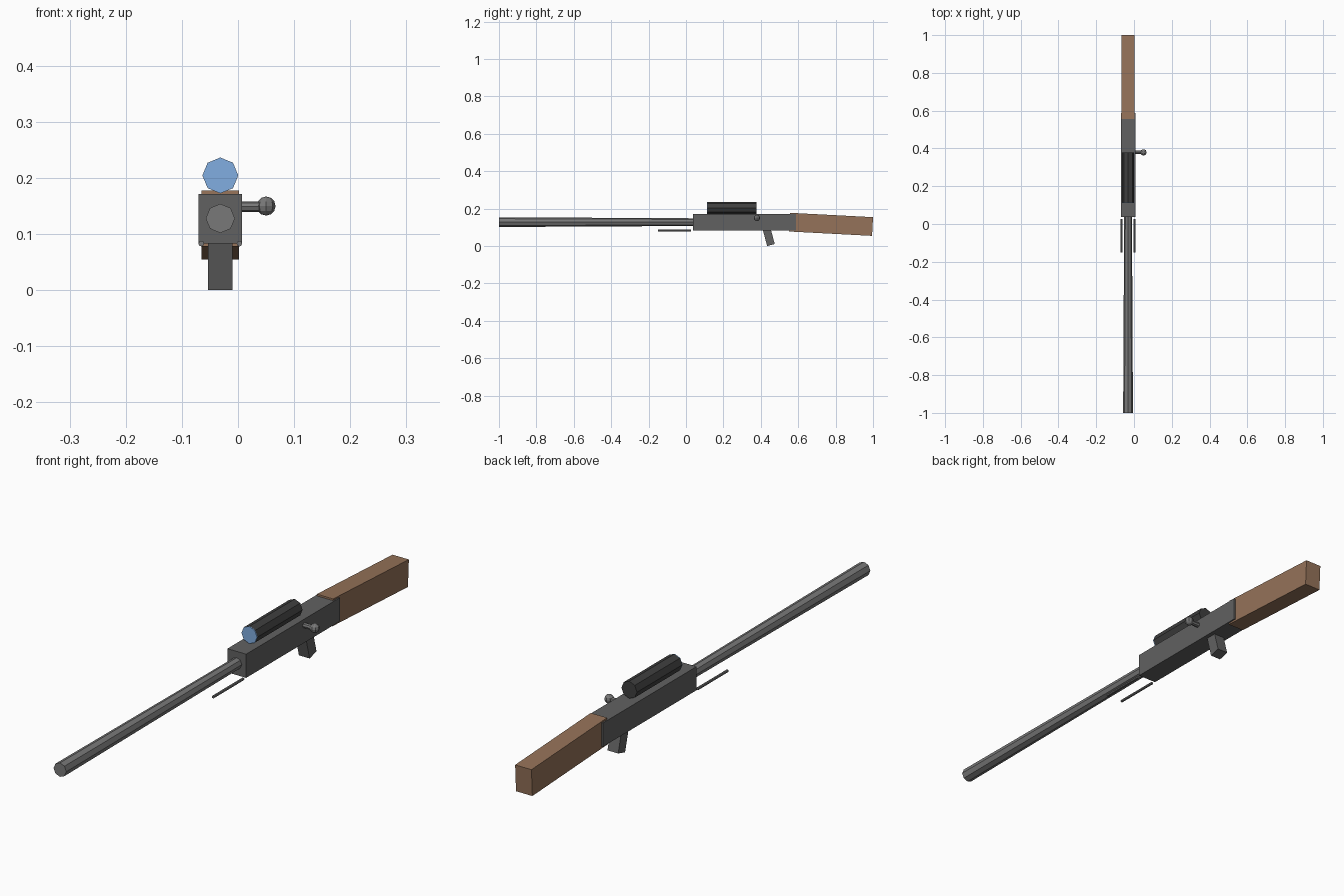
import bpy
from math import radians, sin, cos
from mathutils import Vector

if "Cube" in bpy.data.objects:
    bpy.data.objects.remove(bpy.data.objects["Cube"])

CX = -0.0315  # centre line of the body


def material(name, rgb):
    m = bpy.data.materials.new(name)
    m.diffuse_color = (*rgb, 1)
    m.use_nodes = True
    m.node_tree.nodes["Principled BSDF"].inputs["Base Color"].default_value = m.diffuse_color
    return m


wood = material("wood", (0.30, 0.17, 0.10))
glass = material("glass", (0.22, 0.42, 0.75))
dark = material("dark_metal", (0.05, 0.05, 0.05))
metal = material("metal", (0.12, 0.12, 0.12))
steel = material("steel", (0.19, 0.19, 0.19))


def finish(name, mat):
    ob = bpy.context.object
    ob.name = name
    ob.data.materials.append(mat)
    return ob


def box(name, centre, size, mat, tilt=0):
    bpy.ops.mesh.primitive_cube_add(size=1, location=centre, rotation=(radians(tilt), 0, 0))
    ob = finish(name, mat)
    ob.scale = size
    return ob


def tube(name, x, z, y0, y1, r0, r1, mat, sides=8):
    """Tapered cylinder along y, radius r0 at y0 and r1 at y1."""
    bpy.ops.mesh.primitive_cone_add(vertices=sides, radius1=r1, radius2=r0, depth=y1 - y0,
                                    location=(x, (y0 + y1) / 2, z), rotation=(radians(90), 0, 0))
    return finish(name, mat)


# Receiver
box("receiver", (CX, 0.313, 0.1275), (0.077, 0.55, 0.088), metal)

# Stock, drooping slightly to the rear; placed from its upper rear corner
a = radians(-3)
along, up = Vector((0, cos(a), sin(a))), Vector((0, -sin(a), cos(a)))
length, height = 0.445, 0.1
box("stock", Vector((CX, 1.0, 0.1545)) - along * length / 2 - up * height / 2,
    (0.067, length, height), wood, -3)

# Grip, placed from its lowest front edge
a = radians(15)
along, up = Vector((0, cos(a), sin(a))), Vector((0, -sin(a), cos(a)))
length, depth = 0.11, 0.042
box("grip", Vector((CX, 0.434, 0)) + along * depth / 2 + up * length / 2,
    (0.044, depth, length), metal, 15)

# Barrel, slightly wider at the muzzle
tube("barrel", CX, 0.128, -1.0, 0.06, 0.026, 0.0205, steel)

# Scope and front lens
tube("scope", CX, 0.2045, 0.114, 0.378, 0.032, 0.032, dark)
tube("scope_lens", CX, 0.2045, 0.111, 0.114, 0.032, 0.032, glass)

# Folded support legs
for side, label in ((-1, "left"), (1, "right")):
    tube("support_leg_" + label, CX + side * 0.034, 0.083, -0.15, 0.027, 0.005, 0.005, steel)

# Bolt handle and knob
bpy.ops.mesh.primitive_cylinder_add(vertices=8, radius=0.0095, depth=0.05,
                                    location=(0.022, 0.379, 0.149), rotation=(0, radians(90), 0))
finish("bolt_handle", steel)
bpy.ops.mesh.primitive_uv_sphere_add(segments=8, ring_count=6, radius=0.017,
                                     location=(0.05, 0.379, 0.15))
finish("bolt_knob", steel)
